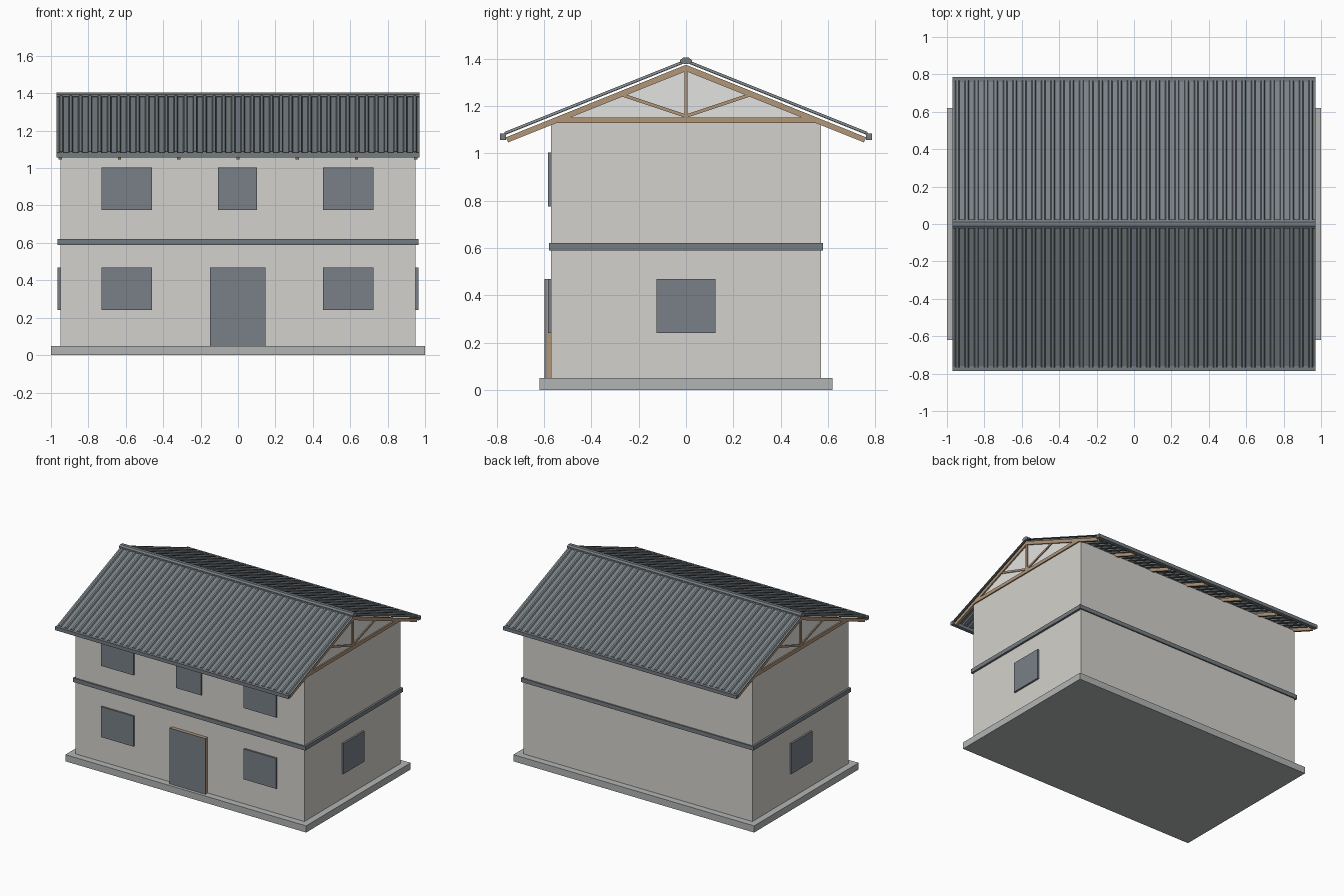
import bpy
import bmesh
import math
from mathutils import Vector

if "Cube" in bpy.data.objects:
    bpy.data.objects.remove(bpy.data.objects["Cube"])


def material(name, srgb):
    m = bpy.data.materials.new(name)
    m.diffuse_color = [((c + 0.055) / 1.055) ** 2.4 for c in srgb] + [1.0]
    m.use_nodes = True
    m.node_tree.nodes["Principled BSDF"].inputs["Base Color"].default_value = m.diffuse_color
    return m


PLASTER = material("plaster", (0.83, 0.82, 0.80))
GABLE = material("pale gable board", (0.89, 0.89, 0.88))
CONCRETE = material("concrete", (0.70, 0.71, 0.71))
STEEL = material("roof steel", (0.48, 0.51, 0.53))
TRIM = material("steel trim", (0.46, 0.49, 0.51))
PANEL = material("window grey", (0.47, 0.50, 0.53))
WOOD = material("timber", (0.70, 0.59, 0.47))

RIDGE_Z, SLOPE = 1.385, 0.40      # underside of roof sheet
ROOF_X = 0.97


def finish(name, bm, mat):
    bmesh.ops.recalc_face_normals(bm, faces=bm.faces)
    me = bpy.data.meshes.new(name)
    bm.to_mesh(me)
    bm.free()
    me.materials.append(mat)
    ob = bpy.data.objects.new(name, me)
    bpy.context.collection.objects.link(ob)
    return ob


def add_prism(bm, profile, x0, x1):
    """Extrude a (y, z) outline from x0 to x1."""
    a = [bm.verts.new((x0, y, z)) for y, z in profile]
    b = [bm.verts.new((x1, y, z)) for y, z in profile]
    bm.faces.new(a)
    bm.faces.new(b[::-1])
    n = len(profile)
    for i in range(n):
        j = (i + 1) % n
        bm.faces.new((a[i], b[i], b[j], a[j]))


def prism(name, profile, x0, x1, mat):
    bm = bmesh.new()
    add_prism(bm, profile, x0, x1)
    return finish(name, bm, mat)


def box(name, x0, x1, y0, y1, z0, z1, mat):
    return prism(name, [(y0, z0), (y1, z0), (y1, z1), (y0, z1)], x0, x1, mat)


def beam(p, q, width):
    """Rectangular (y, z) outline around the line p-q."""
    p, q = Vector(p), Vector(q)
    d = (q - p).normalized()
    n = Vector((-d.y, d.x)) * width / 2
    return [p - n, q - n, q + n, p + n]


# Base, walls and storey band
box("foundation_slab", -1, 1, -0.62, 0.62, 0, 0.05, CONCRETE)
box("house_walls", -0.95, 0.95, -0.57, 0.57, 0.05, 1.127, PLASTER)
box("storey_band", -0.965, 0.965, -0.58, 0.58, 0.59, 0.62, TRIM)

# Front windows on both storeys
for x0, x1, z0 in ((-0.73, -0.46, 0.24), (0.455, 0.725, 0.24),
                   (-0.73, -0.46, 0.775), (-0.108, 0.102, 0.775), (0.455, 0.725, 0.775)):
    box("front_window", x0, x1, -0.583, -0.565, z0, z0 + 0.228, PANEL)

# Door: timber frame with a grey leaf in front
box("door_frame", -0.15, 0.147, -0.59, -0.565, 0.05, 0.468, WOOD)
box("door_leaf", -0.15, 0.147, -0.597, -0.59, 0.05, 0.468, PANEL)

# Side windows and gable boards
for s in (-1, 1):
    box("side_window", s * 0.945, s * 0.964, -0.125, 0.125, 0.24, 0.468, PANEL)
    prism("gable_board", [(-0.56, 1.127), (0.56, 1.127), (0, 1.36)],
          s * 0.943, s * 0.949, GABLE)

# Seven roof trusses
for k in range(7):
    x = -0.95 + k * 1.9 / 6
    bm = bmesh.new()
    add_prism(bm, [(-0.57, 1.127), (0.57, 1.127), (0.53, 1.152), (-0.53, 1.152)],
              x - 0.009, x + 0.009)
    add_prism(bm, beam((0, 1.15), (0, 1.35), 0.014), x - 0.007, x + 0.007)
    for s in (-1, 1):
        add_prism(bm, [(0, 1.347), (s * 0.752, 1.046), (s * 0.762, 1.067), (0, 1.374)],
                  x - 0.009, x + 0.009)
        add_prism(bm, beam((0, 1.157), (s * 0.27, 1.247), 0.014), x - 0.006, x + 0.006)
    finish("roof_truss", bm, WOOD)

# Ribbed roof sheets: a trapezoid profile swept down each slope
RIBS = 38
pitch = 2 * ROOF_X / RIBS
section = [(-ROOF_X, 0)]
for i in range(RIBS):
    c = -ROOF_X + (i + 0.5) * pitch
    section += [(c - 0.012, 0), (c - 0.007, 0.01), (c + 0.007, 0.01), (c + 0.012, 0)]
section.append((ROOF_X, 0))
for s, side in ((-1, "front"), (1, "back")):
    bm = bmesh.new()
    rows = []
    for lift in (0, 0.004):
        for y in (0, 0.768):
            rows.append([bm.verts.new((x, s * y, RIDGE_Z - SLOPE * y + h + lift - 0.002))
                         for x, h in section])
    under_top, under_low, over_top, over_low = rows
    for a, b in ((under_top, under_low), (under_low, over_low),
                 (over_low, over_top), (over_top, under_top)):
        for i in range(len(section) - 1):
            bm.faces.new((a[i], a[i + 1], b[i + 1], b[i]))
    for i in (0, -1):
        bm.faces.new((under_top[i], under_low[i], over_low[i], over_top[i]))
    finish(side + "_roof_sheet", bm, STEEL)
    # Eave trim along the lower edge
    box(side + "_eave_trim", -ROOF_X, ROOF_X, s * 0.76, s * 0.787, 1.057, 1.083, TRIM)

# Ridge cap
prism("ridge_cap", [(-0.025, 1.382), (0, 1.376), (0.025, 1.382), (0.025, 1.394),
                    (0.012, 1.404), (-0.012, 1.404), (-0.025, 1.394)],
      -ROOF_X, ROOF_X, TRIM)
